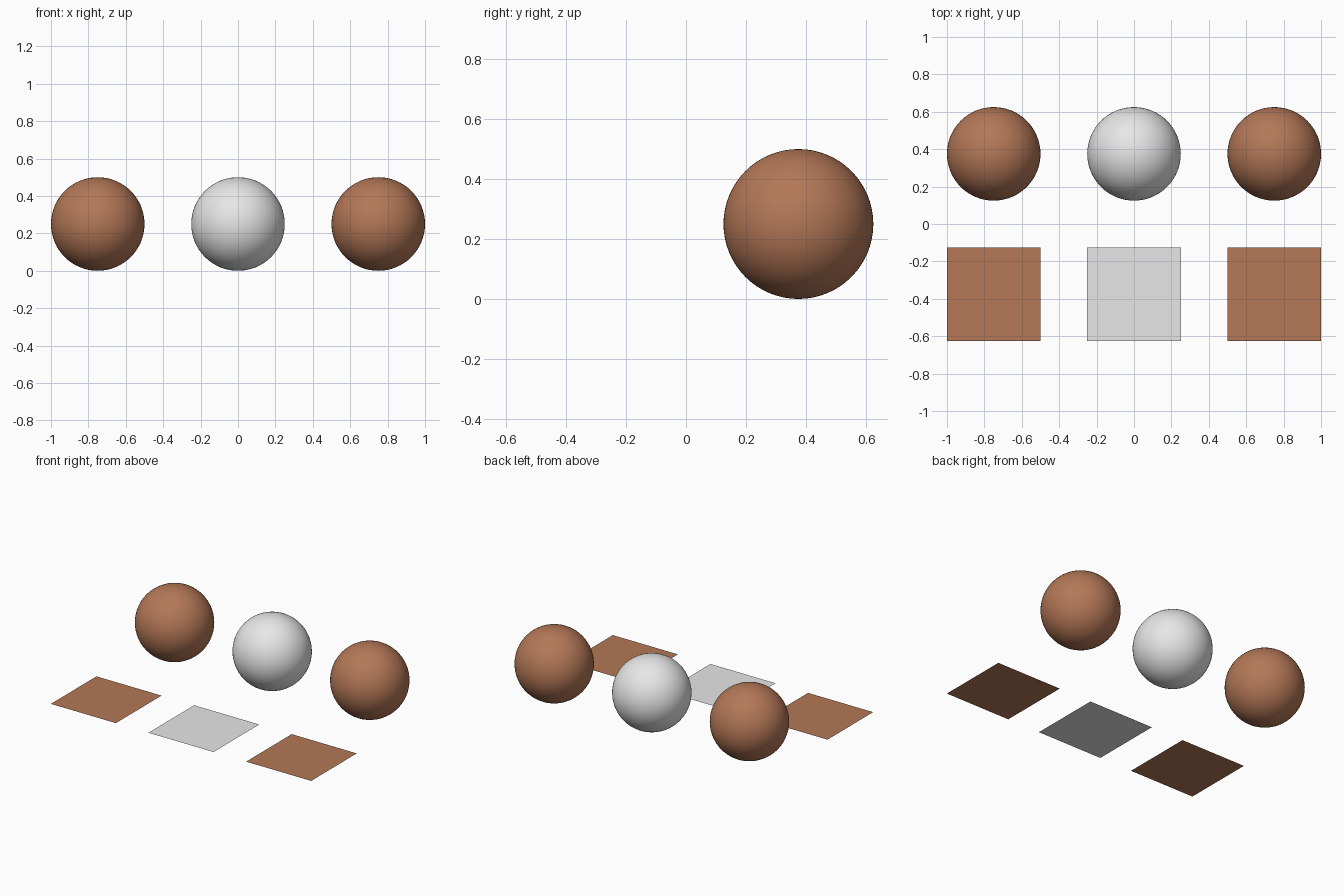
import bpy

cube = bpy.data.objects.get("Cube")
if cube:
    bpy.data.objects.remove(cube, do_unlink=True)

RADIUS = 0.25
SPACING = 0.75
ROW_Y = 0.375


def make_material(name, rgb):
    mat = bpy.data.materials.new(name)
    mat.use_nodes = True
    color = (*rgb, 1.0)
    mat.diffuse_color = color
    mat.node_tree.nodes["Principled BSDF"].inputs["Base Color"].default_value = color
    return mat


def finish(name, mat):
    obj = bpy.context.object
    obj.name = name
    obj.data.materials.append(mat)
    return obj


brown = make_material("brown", (0.454, 0.185, 0.094))
grey = make_material("light grey", (0.8, 0.8, 0.8))

# Three columns, each a ball at the back and a flat square tile in front
for side, step, mat in (("right", -1, brown), ("middle", 0, grey), ("left", 1, brown)):
    x = step * SPACING

    # Smooth ball resting on the ground
    bpy.ops.mesh.primitive_uv_sphere_add(
        segments=64, ring_count=32, radius=RADIUS, location=(x, ROW_Y, RADIUS))
    finish(side + "_ball", mat)
    bpy.ops.object.shade_smooth()

    # Single-sheet tile on the ground
    bpy.ops.mesh.primitive_plane_add(size=2 * RADIUS, location=(x, -ROW_Y, 0))
    finish(side + "_tile", mat)
